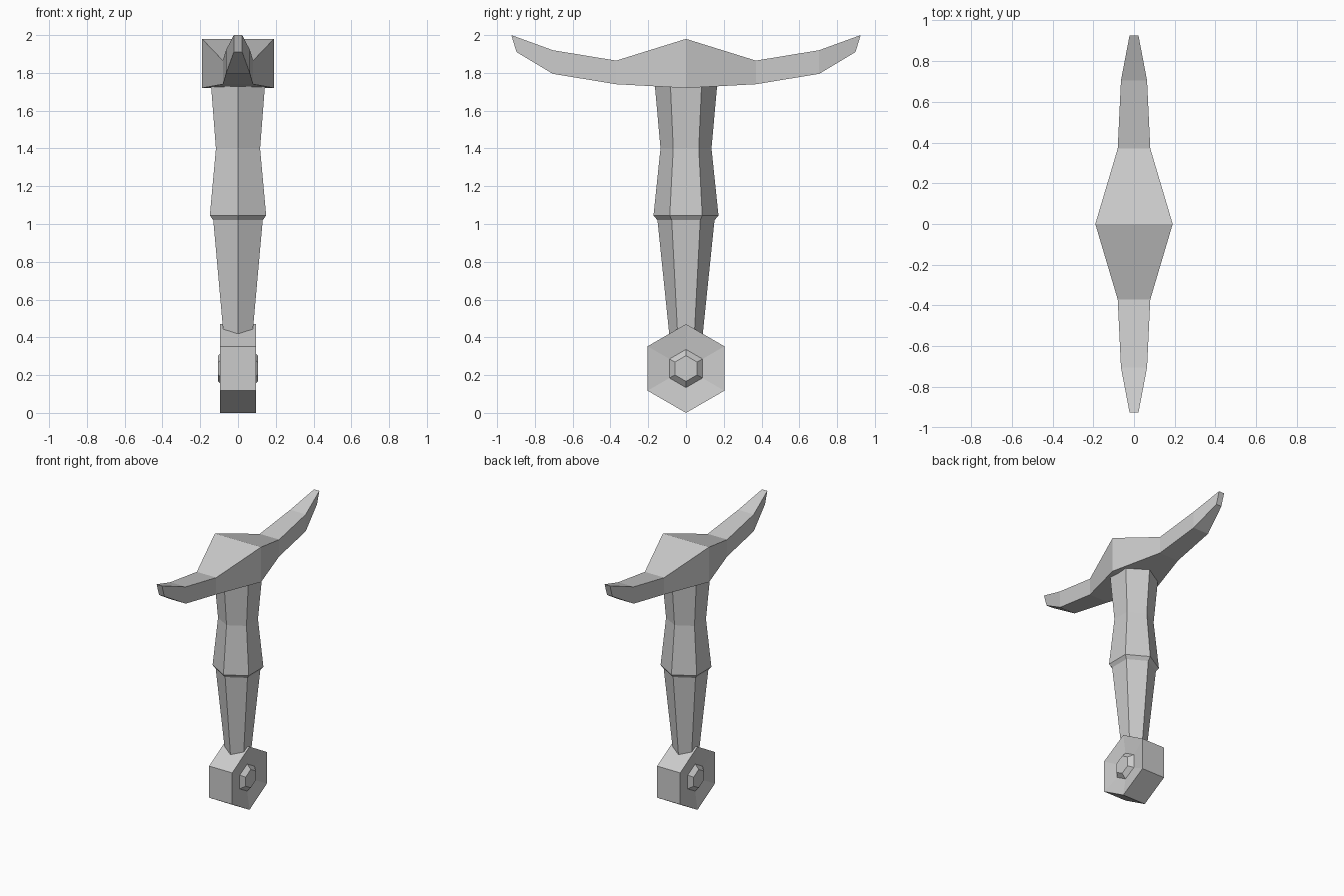
import bpy, bmesh
from math import sin, cos, pi

if "Cube" in bpy.data.objects:
    bpy.data.objects.remove(bpy.data.objects["Cube"])


def loft(name, rings):
    """Skin a list of equal-sized point rings and cap both ends."""
    bm = bmesh.new()
    rows = [[bm.verts.new(p) for p in ring] for ring in rings]
    for a, b in zip(rows, rows[1:]):
        n = len(a)
        for i in range(n):
            j = (i + 1) % n
            bm.faces.new((a[i], a[j], b[j], b[i]))
    bm.faces.new(rows[0])
    bm.faces.new(rows[-1])
    bmesh.ops.recalc_face_normals(bm, faces=bm.faces)
    mesh = bpy.data.meshes.new(name)
    bm.to_mesh(mesh)
    bm.free()
    obj = bpy.data.objects.new(name, mesh)
    bpy.context.collection.objects.link(obj)
    return obj


def hexagon(r):
    return [(r * sin(i * pi / 3), r * cos(i * pi / 3)) for i in range(6)]


# Crossguard: rectangular sections (y top, z top, y bottom, z bottom, half width)
half = [(0, 1.98, 0, 1.72, 0.19),
        (0.37, 1.865, 0.37, 1.74, 0.08),
        (0.705, 1.92, 0.705, 1.795, 0.064),
        (0.925, 2.0, 0.897, 1.91, 0.022)]
sections = [(-a, b, -c, d, w) for a, b, c, d, w in half[:0:-1]] + half
loft("crossguard", [[(-w, yt, zt), (w, yt, zt), (w, yb, zb), (-w, yb, zb)]
                    for yt, zt, yb, zb, w in sections])

# Grip: hexagonal column (height, radius)
grip = [(0.40, 0.087), (1.02, 0.151), (1.045, 0.172), (1.40, 0.135), (1.735, 0.165)]
loft("grip", [[(x, y, z) for x, y in hexagon(r)] for z, r in grip])

# Pommel: hexagonal block along x, dished on both sides with a bevelled stud
side = [(0.105, 0.068), (0.075, 0.101), (0.095, 0.235)]
pommel = [(-x, r) for x, r in side] + side[::-1]
loft("pommel", [[(x, a, 0.235 + b) for a, b in hexagon(r)] for x, r in pommel])
